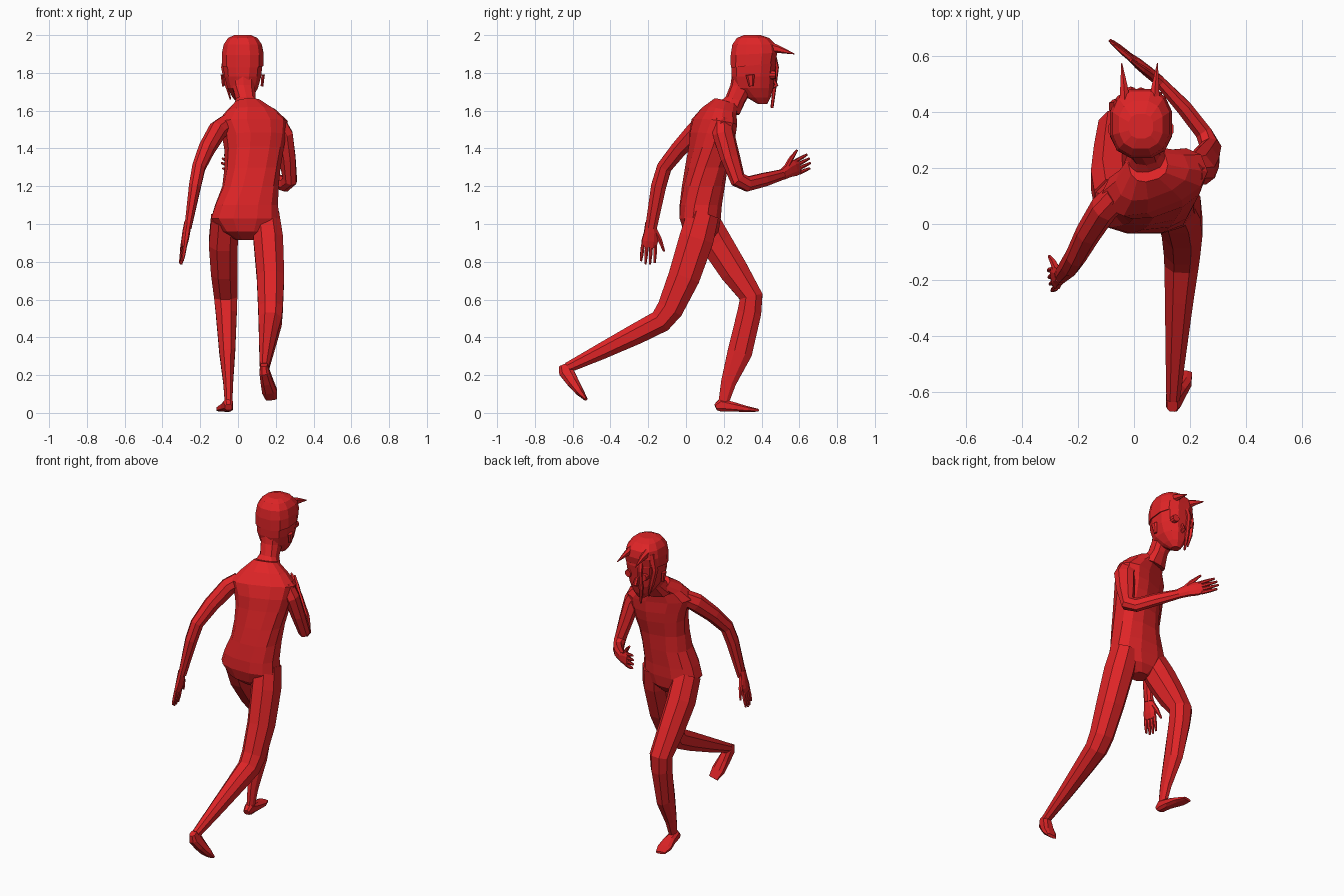
import bpy, bmesh, math
from mathutils import Vector

red = bpy.data.materials.new("red")
red.diffuse_color = (0.74, 0.018, 0.02, 1)


def finish(name, bm):
    bmesh.ops.recalc_face_normals(bm, faces=bm.faces)
    me = bpy.data.meshes.new(name)
    bm.to_mesh(me)
    bm.free()
    me.materials.append(red)
    ob = bpy.data.objects.new(name, me)
    bpy.context.collection.objects.link(ob)
    return ob


def skin(bm, rings):
    """Bridge a list of point rings and cap both ends."""
    vs = [[bm.verts.new(p) for p in r] for r in rings]
    n = len(vs[0])
    for a, b in zip(vs, vs[1:]):
        for i in range(n):
            j = (i + 1) % n
            bm.faces.new((a[i], a[j], b[j], b[i]))
    bm.faces.new(vs[0][::-1])
    bm.faces.new(vs[-1])


def oval(c, u, v, a, b, n, box=1.0):
    pts = []
    for i in range(n):
        t = 2 * math.pi * (i + 0.5) / n
        cs, sn = math.cos(t), math.sin(t)
        x = math.copysign(abs(cs) ** box, cs) * a
        y = math.copysign(abs(sn) ** box, sn) * b
        pts.append(c + u * x + v * y)
    return pts


def tube(bm, pts, ref=(1, 0, 0), n=8, box=0.9):
    """Path of (x, y, z, half width along ref, half depth)."""
    c = [Vector(p[:3]) for p in pts]
    rings = []
    for i, p in enumerate(pts):
        t = Vector()
        if i > 0:
            t += (c[i] - c[i - 1]).normalized()
        if i < len(c) - 1:
            t += (c[i + 1] - c[i]).normalized()
        t.normalize()
        u = Vector(ref)
        u = (u - t * u.dot(t)).normalized()
        rings.append(oval(c[i], u, t.cross(u), p[3], p[4], n, box))
    skin(bm, rings)


def limb(name, pts, **kw):
    bm = bmesh.new()
    tube(bm, pts, **kw)
    return finish(name, bm)


def stack(name, rows, n=12, box=0.8):
    """Level rings: (x, y, z, half width, half depth, twist, forward tilt)."""
    bm = bmesh.new()
    rings = []
    for x, y, z, a, b, tw, tilt in rows:
        t, k = math.radians(tw), math.radians(tilt)
        u = Vector((math.cos(t), math.sin(t), 0))
        v = Vector((-math.sin(t) * math.cos(k), math.cos(t) * math.cos(k), -math.sin(k)))
        rings.append(oval(Vector((x, y, z)), u, v, a, b, n, box))
    skin(bm, rings)
    return finish(name, bm)


# torso, twisted towards the shoulders
stack("torso", [
    (0.04, 0.09, 0.915, 0.05, 0.05, 0, 0), (0.04, 0.08, 0.96, 0.13, 0.095, 0, 0),
    (0.038, 0.075, 1.03, 0.185, 0.112, 0, 0), (0.045, 0.078, 1.10, 0.17, 0.113, 2, 0),
    (0.066, 0.092, 1.20, 0.15, 0.112, 6, 0), (0.077, 0.108, 1.30, 0.148, 0.108, 12, 0),
    (0.085, 0.13, 1.40, 0.158, 0.108, 17, 5), (0.085, 0.14, 1.47, 0.172, 0.108, 20, 8),
    (0.075, 0.15, 1.54, 0.195, 0.098, 21, 10), (0.066, 0.175, 1.60, 0.135, 0.08, 21, 14),
    (0.05, 0.215, 1.645, 0.07, 0.065, 15, 18)])

# neck
stack("neck", [
    (0.05, 0.215, 1.60, 0.085, 0.07, 15, 20), (0.04, 0.262, 1.66, 0.054, 0.054, 5, 15),
    (0.03, 0.30, 1.73, 0.062, 0.065, 0, 5), (0.025, 0.32, 1.80, 0.07, 0.075, 0, 0)], n=10)

# face and skull
stack("head", [
    (0.025, 0.405, 1.635, 0.026, 0.025, 0, 0), (0.025, 0.385, 1.67, 0.055, 0.065, 0, 0),
    (0.025, 0.36, 1.72, 0.083, 0.105, 0, 0), (0.025, 0.355, 1.78, 0.10, 0.116, 0, 0),
    (0.025, 0.358, 1.85, 0.108, 0.122, 0, 0), (0.025, 0.36, 1.93, 0.095, 0.11, 0, 0)])

# hair cap
stack("hair_cap", [
    (0.025, 0.355, 1.84, 0.114, 0.122, 0, -6), (0.025, 0.36, 1.90, 0.114, 0.127, 0, -3),
    (0.025, 0.36, 1.95, 0.104, 0.118, 0, 0), (0.025, 0.355, 1.985, 0.08, 0.088, 0, 0),
    (0.025, 0.35, 2.0, 0.045, 0.045, 0, 0)])

# horns, eyes and ears on both sides of the head
for side, s in (("left", -1), ("right", 1)):
    x = 0.02 + 0.052 * s
    limb(side + "_horn", [(x, 0.42, 1.94, 0.024, 0.034), (x + 0.004 * s, 0.49, 1.925, 0.015, 0.02),
                          (x + 0.012 * s, 0.575, 1.90, 0.002, 0.002)], n=6)
    limb(side + "_eye", [(0.025 + 0.05 * s, 0.44, 1.79, 0.026, 0.026),
                         (0.025 + 0.054 * s, 0.475, 1.79, 0.022, 0.022)], n=10, box=1)
    limb(side + "_ear", [(0.025 + 0.102 * s, 0.345, 1.73, 0.008, 0.012),
                         (0.025 + 0.108 * s, 0.34, 1.79, 0.01, 0.024)], n=6)

# nose
limb("nose", [(0.025, 0.45, 1.79, 0.008, 0.01), (0.025, 0.478, 1.735, 0.014, 0.012),
              (0.025, 0.455, 1.72, 0.01, 0.006)], n=6)

# hanging locks of hair
limb("front_lock", [(0.0, 0.455, 1.93, 0.02, 0.014), (-0.012, 0.482, 1.83, 0.017, 0.01),
                    (-0.01, 0.468, 1.72, 0.015, 0.01), (0.0, 0.455, 1.615, 0.005, 0.008)], n=6)
limb("side_lock", [(-0.055, 0.42, 1.93, 0.02, 0.03), (-0.077, 0.42, 1.83, 0.014, 0.025),
                   (-0.06, 0.43, 1.74, 0.012, 0.02), (-0.04, 0.435, 1.66, 0.004, 0.005)], n=6)

# left leg, planted in front
limb("left_leg", [
    (-0.068, 0.09, 1.03, 0.08, 0.085), (-0.078, 0.16, 0.90, 0.082, 0.09),
    (-0.073, 0.255, 0.75, 0.075, 0.082), (-0.065, 0.345, 0.615, 0.066, 0.066),
    (-0.062, 0.335, 0.53, 0.06, 0.068), (-0.057, 0.285, 0.32, 0.045, 0.07),
    (-0.052, 0.225, 0.16, 0.028, 0.043), (-0.05, 0.20, 0.06, 0.022, 0.03)])
# right leg, trailing
limb("right_leg", [
    (0.145, 0.09, 1.05, 0.078, 0.09), (0.16, 0.055, 0.92, 0.084, 0.098),
    (0.172, -0.01, 0.72, 0.078, 0.09), (0.172, -0.085, 0.55, 0.07, 0.075),
    (0.17, -0.135, 0.485, 0.066, 0.066), (0.162, -0.26, 0.42, 0.055, 0.06),
    (0.15, -0.45, 0.325, 0.04, 0.046), (0.14, -0.625, 0.24, 0.026, 0.03)])

# feet
limb("left_foot", [
    (-0.05, 0.157, 0.03, 0.02, 0.018), (-0.052, 0.185, 0.042, 0.027, 0.038),
    (-0.058, 0.25, 0.032, 0.035, 0.027), (-0.073, 0.32, 0.021, 0.044, 0.016),
    (-0.085, 0.38, 0.014, 0.03, 0.008)], box=0.75)
limb("right_foot", [
    (0.137, -0.65, 0.255, 0.02, 0.025), (0.14, -0.635, 0.22, 0.028, 0.042),
    (0.153, -0.60, 0.165, 0.035, 0.034), (0.167, -0.565, 0.115, 0.042, 0.024),
    (0.178, -0.53, 0.072, 0.032, 0.009)], box=0.75)

# arms
limb("left_arm", [
    (-0.06, 0.10, 1.53, 0.05, 0.05), (-0.108, 0.055, 1.495, 0.05, 0.055),
    (-0.165, -0.035, 1.40, 0.045, 0.047), (-0.208, -0.115, 1.30, 0.037, 0.042),
    (-0.228, -0.145, 1.20, 0.034, 0.043), (-0.265, -0.185, 0.98, 0.02, 0.033)])
limb("right_arm", [
    (0.20, 0.19, 1.54, 0.05, 0.055), (0.24, 0.20, 1.47, 0.048, 0.062),
    (0.26, 0.235, 1.35, 0.042, 0.055), (0.275, 0.275, 1.235, 0.036, 0.045),
    (0.25, 0.325, 1.212, 0.032, 0.042), (0.18, 0.415, 1.235, 0.03, 0.038),
    (0.082, 0.52, 1.265, 0.02, 0.028)], ref=(0.8, 0.6, 0))


def hand(name, wrist, tip, spread):
    """Palm, four fingers and a thumb pointing along the spread vector."""
    w, d = Vector(wrist), Vector(tip) - Vector(wrist)
    L = d.length
    d.normalize()
    s = Vector(spread)
    s = (s - d * s.dot(d)).normalized()
    bm = bmesh.new()

    def at(f, k, a, b):
        return (*(w + d * (L * f) + s * k), a, b)

    tube(bm, [at(-0.05, 0, 0.03, 0.02), at(0.2, 0.004, 0.038, 0.02),
              at(0.42, 0.002, 0.046, 0.018), at(0.58, 0, 0.042, 0.013)], ref=s)
    for i in range(4):
        k = (i - 1.5) * 0.022
        end = (0.93, 1.0, 1.0, 0.96)[i]
        tube(bm, [at(0.52, k, 0.011, 0.011), at(0.78, k * 1.08, 0.0095, 0.01),
                  at(end, k * 1.12, 0.006, 0.006)], ref=s, n=6)
    tube(bm, [at(0.12, 0.02, 0.016, 0.014), at(0.38, 0.055, 0.013, 0.012),
              at(0.66, 0.083, 0.006, 0.006)], ref=s, n=6)
    return finish(name, bm)


hand("left_hand", (-0.266, -0.187, 1.0), (-0.302, -0.203, 0.787), (-0.15, 1, 0))
hand("right_hand", (0.085, 0.517, 1.265), (-0.085, 0.655, 1.335), (0, -0.1, 1))
